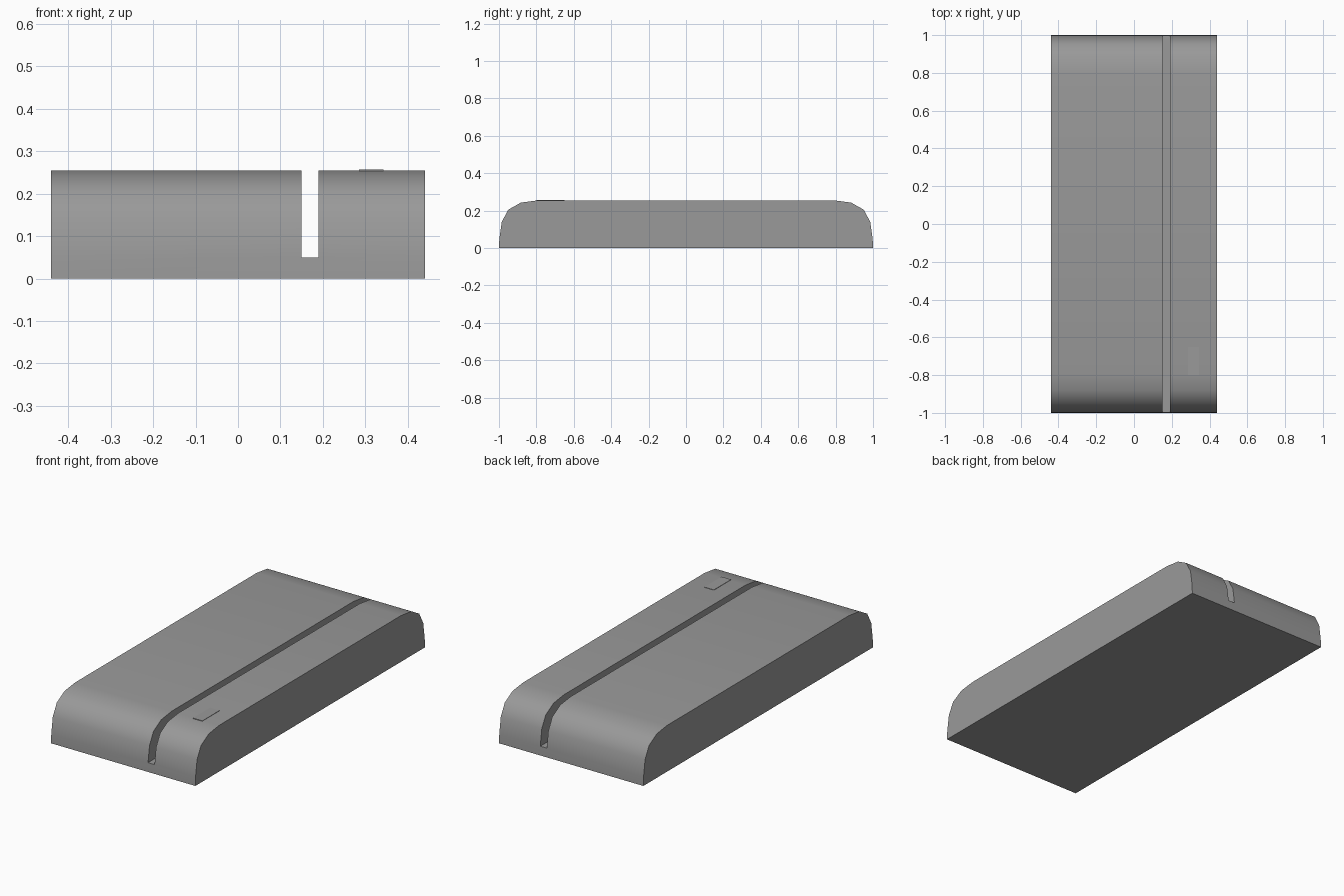
import bpy, bmesh, math

if "Cube" in bpy.data.objects:
    bpy.data.objects.remove(bpy.data.objects["Cube"])

# Dark grey finish
grey = bpy.data.materials.new("dark_grey")
grey.diffuse_color = (0.32, 0.32, 0.32, 1)
grey.use_nodes = True
grey.node_tree.nodes["Principled BSDF"].inputs["Base Color"].default_value = grey.diffuse_color


def add_mesh(name, build):
    mesh = bpy.data.meshes.new(name)
    bm = bmesh.new()
    build(bm)
    bmesh.ops.recalc_face_normals(bm, faces=bm.faces)
    bm.to_mesh(mesh)
    bm.free()
    mesh.materials.append(grey)
    obj = bpy.data.objects.new(name, mesh)
    bpy.context.collection.objects.link(obj)
    return obj


def add_box(name, lo, hi):
    def build(bm):
        bmesh.ops.create_cube(bm, size=1)
        for v in bm.verts:
            v.co = [(a + b) / 2 + c * (b - a) for a, b, c in zip(lo, hi, v.co)]
    return add_mesh(name, build)


def activate(obj):
    bpy.ops.object.select_all(action='DESELECT')
    obj.select_set(True)
    bpy.context.view_layer.objects.active = obj


# Body: rounded-end side profile, mirrored front to back and extruded across x
half = [(1.0, 0.0), (0.998, 0.05), (0.985, 0.14), (0.95, 0.205), (0.883, 0.243), (0.79, 0.255)]
profile = half + [(-y, z) for y, z in reversed(half)]


def build_body(bm):
    face = bm.faces.new([bm.verts.new((-0.44, y, z)) for y, z in profile])
    ext = bmesh.ops.extrude_face_region(bm, geom=[face], use_keep_orig=True)
    verts = [g for g in ext["geom"] if isinstance(g, bmesh.types.BMVert)]
    bmesh.ops.translate(bm, verts=verts, vec=(0.88, 0, 0))


body = add_mesh("body", build_body)

# Full-length slot with a flat floor
cutter = add_box("slot_cutter", (0.15, -1.2, 0.05), (0.19, 1.2, 0.5))
cutter.hide_render = True
activate(body)
mod = body.modifiers.new("slot", 'BOOLEAN')
mod.operation = 'DIFFERENCE'
mod.solver = 'EXACT'
mod.object = cutter
bpy.ops.object.modifier_apply(modifier=mod.name)
bpy.data.objects.remove(cutter, do_unlink=True)
bpy.ops.object.shade_smooth_by_angle(angle=math.radians(40))

# Thin raised button on the narrow side
add_box("button", (0.285, -0.8, 0.235), (0.343, -0.65, 0.2568))
